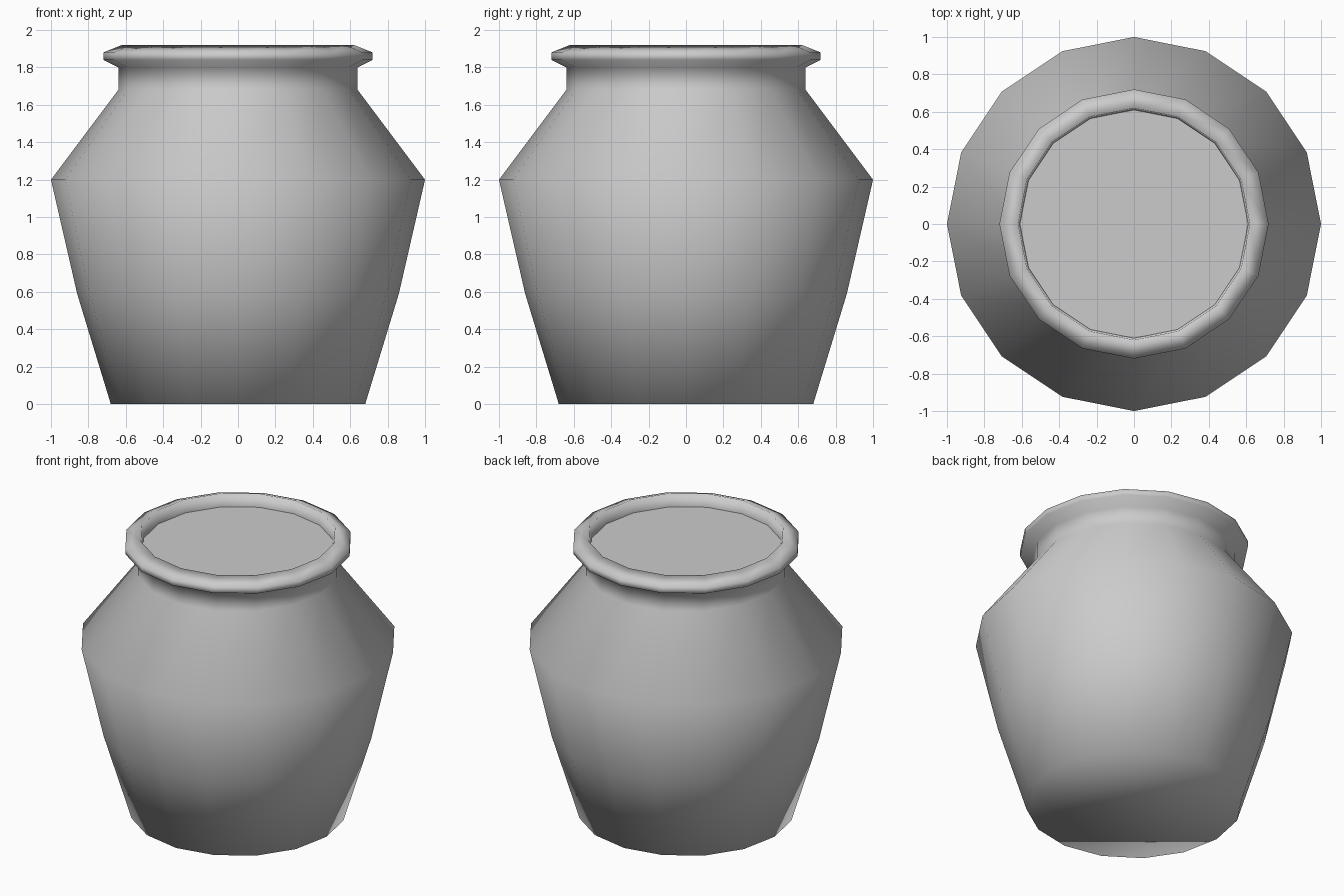
import bpy, bmesh, math

if "Cube" in bpy.data.objects:
    bpy.data.objects.remove(bpy.data.objects["Cube"], do_unlink=True)

SIDES = 16

clay = bpy.data.materials.new("grey_clay")
clay.use_nodes = True
GREY = (0.6, 0.6, 0.6, 1.0)
clay.diffuse_color = GREY
clay.node_tree.nodes["Principled BSDF"].inputs["Base Color"].default_value = GREY


def turned(name, profile, cap_first=False, cap_last=False):
    """Spin a (radius, height) profile around z, with optional end caps."""
    bm = bmesh.new()
    rings = []
    for radius, height in profile:
        angles = [math.tau * i / SIDES for i in range(SIDES)]
        rings.append([bm.verts.new((radius * math.cos(a), radius * math.sin(a), height))
                      for a in angles])
    for low, high in zip(rings, rings[1:]):
        for i in range(SIDES):
            j = (i + 1) % SIDES
            bm.faces.new((low[i], low[j], high[j], high[i]))
    if cap_first:
        bm.faces.new(rings[0][::-1])
    if cap_last:
        bm.faces.new(rings[-1])
    for face in bm.faces:
        face.smooth = True
    mesh = bpy.data.meshes.new(name)
    bm.to_mesh(mesh)
    bm.free()
    mesh.materials.append(clay)
    obj = bpy.data.objects.new(name, mesh)
    bpy.context.collection.objects.link(obj)
    return obj


# Foot, belly, shoulder, neck, flared rim and inner lip
turned("pot_body", [(0.68, 0), (0.86, 0.59), (1.0, 1.2), (0.64, 1.68), (0.64, 1.8),
                    (0.72, 1.84), (0.72, 1.88), (0.62, 1.92), (0.61, 1.83)],
       cap_first=True)

# Flat surface filling the mouth
turned("pot_filling", [(0.61, 1.83)], cap_last=True)
